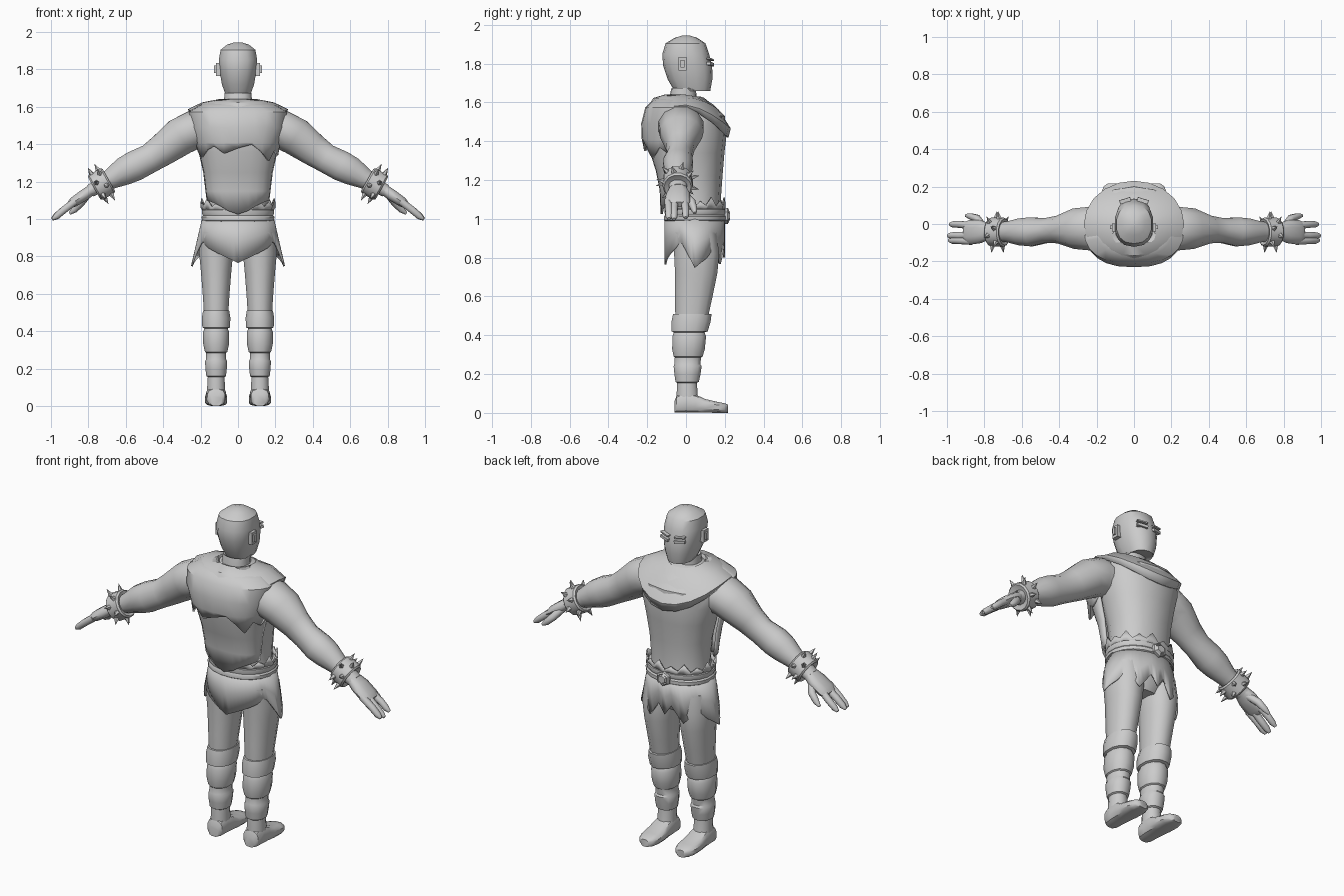
import bpy, bmesh, math
from mathutils import Vector, Matrix

if "Cube" in bpy.data.objects:
    bpy.data.objects.remove(bpy.data.objects["Cube"])

grey = bpy.data.materials.new("plain_grey")
grey.diffuse_color = (0.6, 0.6, 0.6, 1)
grey.use_nodes = True
grey.node_tree.nodes["Principled BSDF"].inputs["Base Color"].default_value = grey.diffuse_color
X, Y, Z = Vector((1, 0, 0)), Vector((0, 1, 0)), Vector((0, 0, 1))


def finish(name, bm, mirror=False, thick=0, angle=38):
    bmesh.ops.recalc_face_normals(bm, faces=bm.faces)
    me = bpy.data.meshes.new(name)
    bm.to_mesh(me)
    bm.free()
    me.materials.append(grey)
    ob = bpy.data.objects.new(name, me)
    bpy.context.collection.objects.link(ob)
    bpy.ops.object.select_all(action='DESELECT')
    ob.select_set(True)
    bpy.context.view_layer.objects.active = ob
    bpy.ops.object.shade_smooth_by_angle(angle=math.radians(angle))
    if thick:
        m = ob.modifiers.new("thickness", 'SOLIDIFY')
        m.thickness, m.offset = thick, 0
    if mirror:
        ob.modifiers.new("mirror", 'MIRROR')
    return ob


def ring(c, u, v, ru, rv, n=12, p=1.0):
    """Ellipse of n points; p below 1 makes it squarer."""
    out = []
    for i in range(n):
        a = 2 * math.pi * (i + 0.5) / n
        s, t = math.cos(a), math.sin(a)
        out.append(Vector(c) + u * ru * math.copysign(abs(s) ** p, s)
                   + v * rv * math.copysign(abs(t) ** p, t))
    return out


def skin(rings, bm=None, caps=True, closed=True):
    bm = bm or bmesh.new()
    rows = [[bm.verts.new(p) for p in r] for r in rings]
    n = len(rows[0])
    for a, b in zip(rows, rows[1:]):
        for i in range(n if closed else n - 1):
            j = (i + 1) % n
            bm.faces.new((a[i], a[j], b[j], b[i]))
    if caps:
        bm.faces.new(rows[0])
        bm.faces.new(rows[-1])
    return bm


def column(rows, x=0, n=12, p=1.0):
    """Upright loft; rows are (z, back y, front y, half width)."""
    return skin([ring((x, (b + f) / 2, z), X, Y, w, (f - b) / 2, n, p) for z, b, f, w in rows])


def limb(path, n=10, bm=None, p=1.0):
    """Loft along a path of (x, y, z, vertical radius, depth radius)."""
    pts = [Vector(q[:3]) for q in path]
    rings = []
    for i, q in enumerate(path):
        t = (pts[min(i + 1, len(pts) - 1)] - pts[max(i - 1, 0)]).normalized()
        u = Y.cross(t).normalized()
        rings.append(ring(pts[i], u, t.cross(u), q[3], q[4], n, p))
    return skin(rings, bm)


def lerp(table, a):
    for (a0, v0), (a1, v1) in zip(table, table[1:]):
        if a0 <= a <= a1:
            return v0 + (v1 - v0) * (a - a0) / (a1 - a0)
    return table[-1][1]


def fold(deg):
    """Angle folded to the right half: -90 back, 0 side, 90 front."""
    return math.degrees(math.asin(max(-1, min(1, math.sin(math.radians(deg))))))


# Head and neck
finish("head", column([(1.56, -.09, .06, .08), (1.63, -.085, .055, .076), (1.675, -.075, .05, .074),
                       (1.66, -.06, .125, .066), (1.72, -.095, .136, .088), (1.79, -.118, .135, .1),
                       (1.85, -.122, .119, .105), (1.905, -.105, .1, .095), (1.932, -.06, .06, .06),
                       (1.945, -.02, .02, .02)], n=14, p=.85))

# Ears, eye plates and brow
bm = bmesh.new()
for z, h in ((1.8, .07), (1.8, .04)):
    bmesh.ops.create_cube(bm, size=1, matrix=Matrix.Translation((.106 if h > .05 else .115, -.018, z))
                          @ Matrix.Diagonal((.024, .042 if h > .05 else .02, h, 1)))
finish("ears", bm, mirror=True)
bm = bmesh.new()
for z, h, y in ((1.798, .016, .125), (1.822, .008, .124)):
    bmesh.ops.create_cube(bm, size=1, matrix=Matrix.Translation((.047, y, z))
                          @ Matrix.Rotation(-.3, 4, 'Z') @ Matrix.Rotation(-.12, 4, 'Y')
                          @ Matrix.Diagonal((.06, .022, h, 1)))
finish("eye_plates", bm, mirror=True)

# Torso
finish("torso", column([(.97, -.1, .19, .18), (1.08, -.09, .178, .165), (1.22, -.105, .188, .175),
                        (1.34, -.13, .198, .2), (1.44, -.155, .21, .225), (1.53, -.16, .2, .225),
                        (1.59, -.13, .14, .18), (1.63, -.085, .075, .1)], n=14, p=.9))
finish("pelvis", column([(.8, -.04, .13, .1), (.88, -.08, .17, .17), (1.0, -.1, .18, .18)]))

# Collar draped over shoulders and chest
rows = [[], [], [], [], []]
for i in range(20):
    a = 2 * math.pi * i / 20
    c, s = math.cos(a), math.sin(a)
    f = max(s, 0)
    k = .225 if s > 0 else .2
    rows[0].append((.085 * c, .075 * s - .01, 1.6))
    rows[1].append((.105 * c, .1 * s - .01, 1.635 - .015 * f))
    rows[2].append((.19 * c, .165 * s, 1.618 - .06 * f ** 2))
    rows[3].append((.262 * c, k * s, 1.585 - .12 * f ** 1.6 - .02 * max(-s, 0)))
    rows[4].append((.25 * c, (k - .012) * s, 1.565 - .145 * f ** 1.6 - .02 * max(-s, 0)))
finish("collar", skin(rows, caps=False), thick=.012)


# Cape: long under layer and a ragged upper layer at the back
def cape(name, levels, hem):
    sheet = []
    for k, (z, w, back) in enumerate(levels):
        row = []
        for i in range(13):
            a = math.radians(180 + 180 * i / 12)
            zz = z + (hem[i] if k == len(levels) - 1 else 0)
            row.append((w * math.copysign(abs(math.cos(a)) ** .8, math.cos(a)),
                        -.03 + (back + .03) * abs(math.sin(a)) ** .8, zz))
        sheet.append(row)
    finish(name, skin(sheet, caps=False, closed=False), thick=.012)


cape("cape", [(1.58, .235, -.16), (1.46, .23, -.19), (1.36, .205, -.185), (1.25, .18, -.15),
              (1.15, .168, -.13), (1.07, .162, -.125)],
     [.03, .03, .025, .015, 0, -.025, -.045, -.025, 0, .015, .025, .03, .03])
cape("ragged_cape", [(1.635, .1, -.1), (1.605, .2, -.17), (1.57, .262, -.205), (1.49, .255, -.225),
                     (1.41, .225, -.222), (1.34, .215, -.215)],
     [.05, .02, -.01, .03, .05, .01, .04, .06, .02, -.03, .03, 0, .04])

# Arms
finish("arm", limb([(.17, -.02, 1.47, .1, .11), (.24, -.025, 1.475, .108, .12),
                    (.31, -.025, 1.44, .105, .112), (.4, -.03, 1.372, .09, .076),
                    (.47, -.035, 1.325, .08, .068), (.55, -.042, 1.285, .084, .08),
                    (.61, -.042, 1.255, .078, .074), (.67, -.042, 1.22, .06, .058),
                    (.74, -.042, 1.18, .042, .05), (.79, -.04, 1.15, .035, .048)], n=12), mirror=True)

# Hand with fingers and thumb
bm = limb([(.77, -.04, 1.165, .03, .042), (.82, -.04, 1.13, .032, .062), (.88, -.045, 1.09, .028, .066),
           (.905, -.045, 1.073, .016, .055)], p=.85)
for y0, y1, r, x1, z1 in ((-.092, -.088, .021, .995, .995), (-.058, -.062, .021, 1.0, .993),
                          (-.01, -.002, .02, .99, 1.0)):
    limb([(.87, y0, 1.095, r, r), (.93, y1, 1.05, r, r), (x1 - .025, y1, z1 + .02, r * .9, r * .9),
          (x1 - .005, y1, z1 + .005, .009, .009)], 8, bm)
limb([(.8, -.02, 1.135, .02, .02), (.84, .03, 1.085, .022, .022), (.875, .042, 1.05, .019, .017),
      (.9, .046, 1.03, .008, .008)], 8, bm)
finish("hand", bm, mirror=True, angle=50)

# Spiked wrist band
axis = Vector((.87, 0, -.49))
side = Y.cross(axis).normalized()
mid = Vector((.73, -.043, 1.187))
bm = skin([ring(mid + axis * d, side, Y, r, r, 14)
           for d, r in ((-.035, .045), (-.045, .07), (-.036, .078), (.036, .078), (.045, .07), (.035, .04))])
for row in (-1, 1):
    for i in range(6):
        a = 2 * math.pi * (i + .25 * row) / 6
        d = side * math.cos(a) + Y * math.sin(a)
        rot = d.to_track_quat('Z', 'Y').to_matrix().to_4x4()
        bmesh.ops.create_cone(bm, segments=5, radius1=.016, radius2=0, depth=.045,
                              matrix=Matrix.Translation(mid + axis * row * .02 + d * .094) @ rot)
finish("spiked_wrist_band", bm, mirror=True)

# Belt with two ridges, and hexagonal buckle
finish("belt", column([(.985, -.105, .195, .185), (.993, -.115, .207, .195), (1.012, -.115, .207, .197),
                       (1.02, -.11, .2, .19), (1.03, -.112, .205, .195), (1.048, -.112, .203, .195),
                       (1.056, -.1, .19, .18)], n=20, p=.95))
bm = skin([ring((0, y, 1.015), X, Z, r, r * .9, 6)
           for y, r in ((.19, .045), (.215, .045), (.222, .036), (.218, .03), (.228, .024))])
finish("buckle", bm, angle=20)

# Jagged trim standing up above the belt
low, top = [], []
for i in range(32):
    a = 2 * math.pi * i / 32
    c, s = math.cos(a), math.sin(a)
    low.append((.182 * c, .045 + .15 * s, 1.04))
    h = (1.065, 1.09, 1.07, 1.11)[i % 4]
    top.append((.198 * c, .045 + .155 * s, h))
finish("jagged_trim", skin([low, top], caps=False), thick=.008)

# Skirt with pointed flaps
hem = [(-90, .765), (-40, .85), (-28, .885), (-22, .86), (0, .748), (25, .8), (38, .85),
       (60, .768), (78, .86), (90, .8)]
rows = [[], [], []]
for i in range(60):
    deg = i * 6
    c, s = math.cos(math.radians(deg)), math.sin(math.radians(deg))
    z = lerp(hem, fold(deg))
    for k in range(3):
        zz = 1 + (z - 1) * k / 2
        t = (1 - zz) / .25
        rows[k].append(((.188 + .058 * t * abs(c)) * c, .045 + .15 * s, zz))
finish("skirt", skin(rows, caps=False), thick=.01)

# Legs with stepped knee and shin wraps
finish("leg", column([(.93, -.07, .16, .085), (.82, -.065, .175, .094), (.72, -.06, .165, .084),
                      (.6, -.06, .14, .074), (.51, -.058, .12, .068), (.51, -.07, .135, .072),
                      (.47, -.078, .13, .079), (.42, -.078, .115, .076), (.415, -.066, .098, .064),
                      (.395, -.072, .106, .072), (.33, -.074, .1, .071), (.29, -.066, .088, .062),
                      (.285, -.06, .08, .055), (.25, -.062, .076, .055), (.24, -.066, .083, .061),
                      (.2, -.062, .077, .059), (.16, -.056, .068, .054), (.155, -.048, .058, .046),
                      (.09, -.05, .062, .05), (.05, -.05, .07, .05)], x=.117, n=12, p=.92), mirror=True)

# Shoes
shoe = [(-.06, .06, .032), (-.048, .09, .048), (.0, .11, .053), (.05, .095, .055), (.1, .072, .06),
        (.16, .058, .06), (.2, .05, .047), (.217, .042, .024)]
finish("shoe", skin([ring((.117, y, t / 2), X, Z, w, t / 2, 12, .65) for y, t, w in shoe]), mirror=True)
